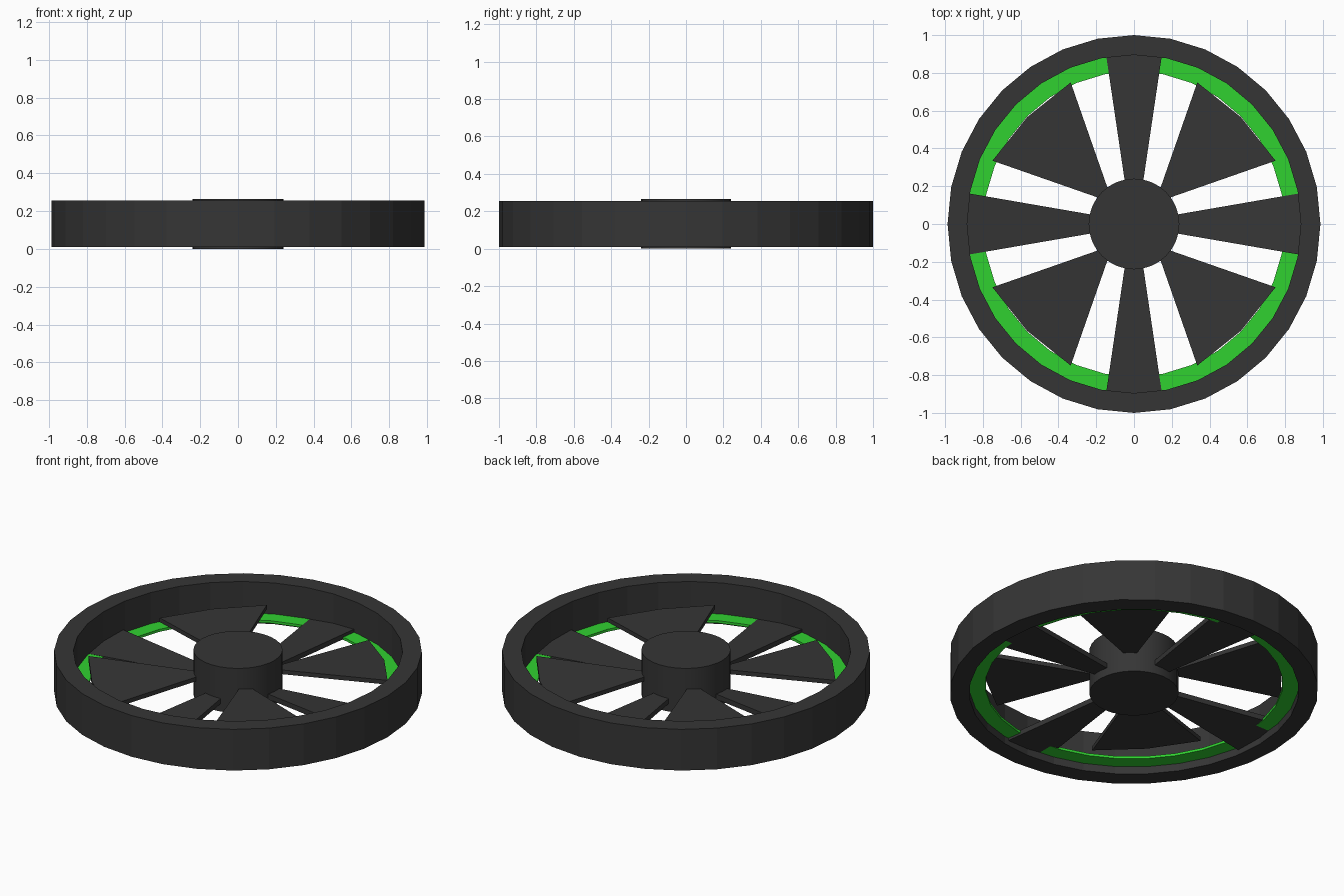
import bpy, bmesh, math
from mathutils import Matrix

if "Cube" in bpy.data.objects:
    bpy.data.objects.remove(bpy.data.objects["Cube"])

SX = 0.987  # the wheel is very slightly narrower in x
SIDES = 32


def material(name, rgb):
    m = bpy.data.materials.new(name)
    m.diffuse_color = (*rgb, 1.0)
    m.use_nodes = True
    m.node_tree.nodes["Principled BSDF"].inputs["Base Color"].default_value = m.diffuse_color
    return m


dark = material("dark grey", (0.036, 0.036, 0.036))
green = material("bright green", (0.03, 0.64, 0.03))


def finish(name, bm, mat):
    bmesh.ops.recalc_face_normals(bm, faces=bm.faces)
    me = bpy.data.meshes.new(name)
    bm.to_mesh(me)
    bm.free()
    me.materials.append(mat)
    ob = bpy.data.objects.new(name, me)
    bpy.context.collection.objects.link(ob)
    return ob


def ring(name, r_in, r_out, z0, z1, mat):
    """Faceted ring with a rectangular section."""
    bm = bmesh.new()
    rows = []
    for i in range(SIDES):
        a = 2 * math.pi * i / SIDES
        c, s = math.cos(a) * SX, math.sin(a)
        rows.append([bm.verts.new((c * r, s * r, z)) for r, z in
                     ((r_in, z0), (r_out, z0), (r_out, z1), (r_in, z1))])
    for i in range(SIDES):
        p, q = rows[i], rows[(i + 1) % SIDES]
        for k in range(4):
            n = (k + 1) % 4
            bm.faces.new((p[k], q[k], q[n], p[n]))
    return finish(name, bm, mat)


def blade(name, outline, angle, z0, z1, pitch):
    """Thin plate from a radial outline, pitched a little about its length."""
    bm = bmesh.new()
    low = [bm.verts.new((u, v, z0 - pitch * v)) for u, v in outline]
    f = bm.faces.new(low)
    ext = bmesh.ops.extrude_face_region(bm, geom=[f])
    top = [g for g in ext["geom"] if isinstance(g, bmesh.types.BMVert)]
    bmesh.ops.translate(bm, verts=top, vec=(0, 0, z1 - z0))
    bmesh.ops.rotate(bm, verts=bm.verts, cent=(0, 0, 0),
                     matrix=Matrix.Rotation(angle, 3, 'Z'))
    return finish(name, bm, dark)


# outer rim and the thin green band inside it
ring("rim", 0.895, 1.0, 0.01, 0.255, dark)
ring("green_band", 0.808, 0.90, 0.055, 0.07, green)

# central hub
bm = bmesh.new()
bmesh.ops.create_cone(bm, cap_ends=True, segments=SIDES, radius1=0.24,
                      radius2=0.24, depth=0.265,
                      matrix=Matrix.Translation((0, 0, 0.1325)))
hub = finish("hub", bm, dark)
for p in hub.data.polygons:
    p.use_smooth = len(p.vertices) == 4
hub.data.set_sharp_from_angle(angle=math.radians(30))

# four narrow spokes reach the rim, four wide ones stop short above the band
for i in range(4):
    w = 0.168 if i % 2 == 0 else 0.15
    narrow = [(0.18, 0.042), (0.18, -0.042), (0.91, -w), (0.91, w)]
    blade("narrow_spoke", narrow, i * math.pi / 2, 0.05, 0.08, 0.06)
    wide = [(0.18, 0.01), (0.18, -0.01), (0.767, -0.293), (0.80, 0), (0.767, 0.293)]
    blade("wide_spoke", wide, (i + 0.5) * math.pi / 2, 0.115, 0.14, 0.05)
